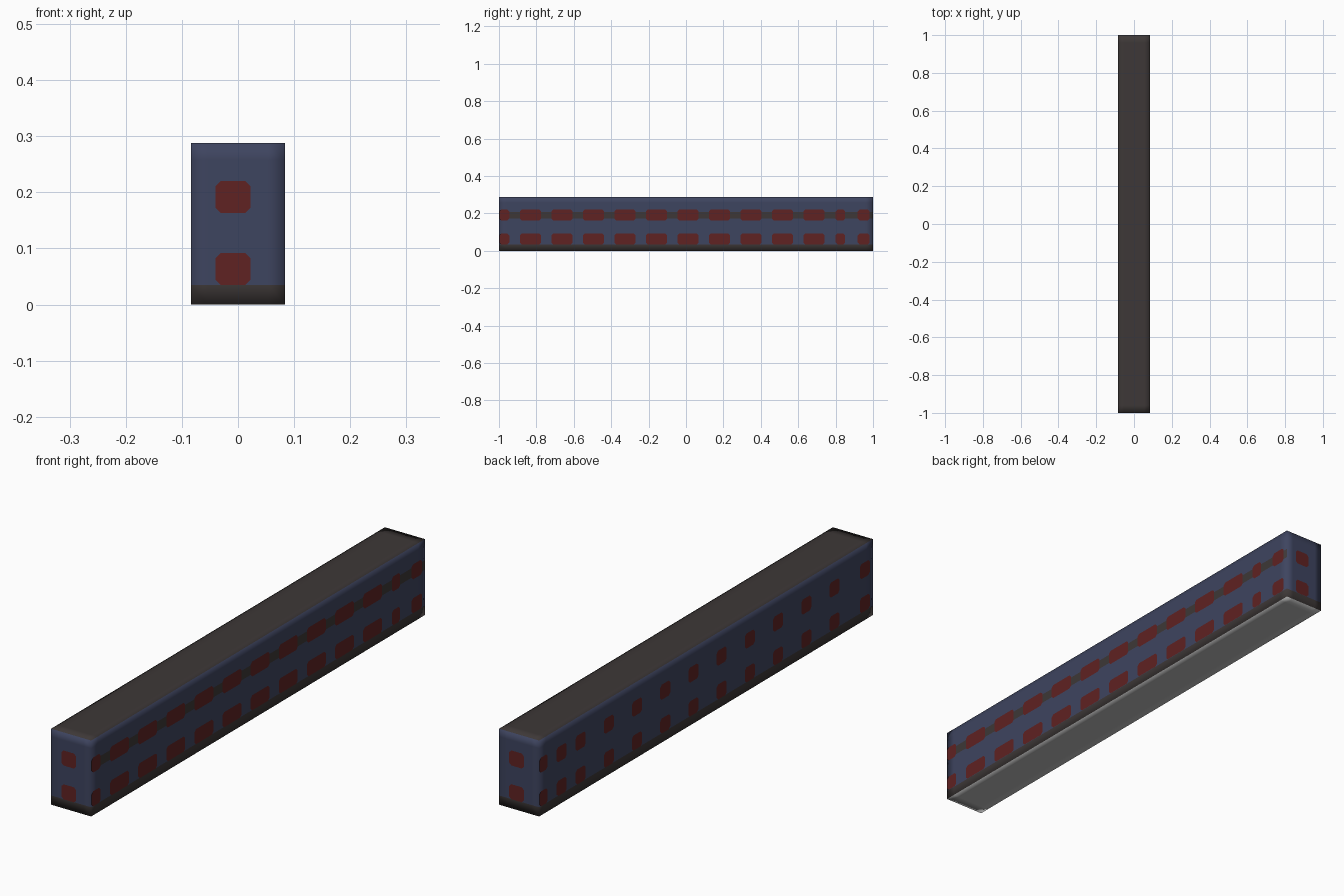
import bpy, bmesh, math
from mathutils import Vector

if "Cube" in bpy.data.objects:
    bpy.data.objects.remove(bpy.data.objects["Cube"])

HX, HY, H = 0.084, 1.0, 0.288


def material(name, rgb):
    m = bpy.data.materials.new(name)
    m.diffuse_color = (*rgb, 1)
    m.use_nodes = True
    m.node_tree.nodes["Principled BSDF"].inputs["Base Color"].default_value = m.diffuse_color
    return m


blue = material("slate_blue_wall", (0.048, 0.058, 0.115))
red = material("dark_red_window", (0.115, 0.016, 0.016))
brown = material("dark_brown_roof", (0.047, 0.039, 0.038))
grey = material("grey_underside", (0.5, 0.5, 0.5))


def add_object(name, bm, mats):
    me = bpy.data.meshes.new(name)
    bm.to_mesh(me)
    bm.free()
    for m in mats:
        me.materials.append(m)
    ob = bpy.data.objects.new(name, me)
    bpy.context.collection.objects.link(ob)
    return ob


# Building body: a long box with loops near its soft-shaded edges
bm = bmesh.new()
bmesh.ops.create_cube(bm, size=1)
for v in bm.verts:
    v.co = Vector((v.co.x * 2 * HX, v.co.y * 2 * HY, (v.co.z + 0.5) * H))
cuts = [((s * (HX - 0.03), 0, 0), (1, 0, 0)) for s in (-1, 1)]
cuts += [((0, s * (HY - 0.04), 0), (0, 1, 0)) for s in (-1, 1)]
cuts += [((0, 0, z), (0, 0, 1)) for z in (0.035, 0.172, 0.208, 0.258)]
for co, no in cuts:
    bmesh.ops.bisect_plane(bm, geom=bm.verts[:] + bm.edges[:] + bm.faces[:],
                           plane_co=co, plane_no=no)
bm.normal_update()
for f in bm.faces:
    c, n = f.calc_center_median(), f.normal
    f.smooth = True
    if n.z < -0.5:
        f.material_index = 2
    elif n.z > 0.5 or c.z < 0.035:
        f.material_index = 1
    elif n.x > 0.5 and 0.172 < c.z < 0.208:
        f.material_index = 1          # dark band between right-hand windows
add_object("building_body", bm, [blue, brown, grey])


# Window plates with clipped corners, all the windows of a wall in one object
def windows(name, place, spans):
    bm = bmesh.new()
    for a, b in spans:
        for z0, z1 in ((0.035, 0.092), (0.163, 0.22)):
            r = min(0.009, (b - a) / 3)
            pts = [(a + r, z0), (b - r, z0), (b, z0 + r), (b, z1 - r),
                   (b - r, z1), (a + r, z1), (a, z1 - r), (a, z0 + r)]
            f = bm.faces.new([bm.verts.new(place(u, z)) for u, z in pts])
            f.normal_update()
            c = f.calc_center_median()
            if f.normal.dot(Vector((c.x if abs(c.x) > HX else 0,
                                    c.y if abs(c.y) > HY else 0, 0))) < 0:
                f.normal_flip()
    add_object(name, bm, [red])


E = 0.0012
right = [(-0.998, -0.945)] + [(-0.888 + 0.1685 * k, -0.775 + 0.1685 * k)
                              for k in range(10)]
right += [(0.80, 0.85), (0.918, 0.982)]
left_mid = [0.975, 0.867, -0.95] + [0.753 - 0.169 * k for k in range(10)]
left = [(c - 0.024, c + 0.024) if c > 0.97 else (c - 0.03, c + 0.03)
        for c in left_mid]

windows("right_windows", lambda u, z: (HX + E, u, z), right)
windows("left_windows", lambda u, z: (-HX - E, u, z), left)
windows("front_windows", lambda u, z: (u, -HY - E, z), [(-0.04, 0.022)])
windows("back_windows", lambda u, z: (u, HY + E, z), [(-0.021, 0.041)])
